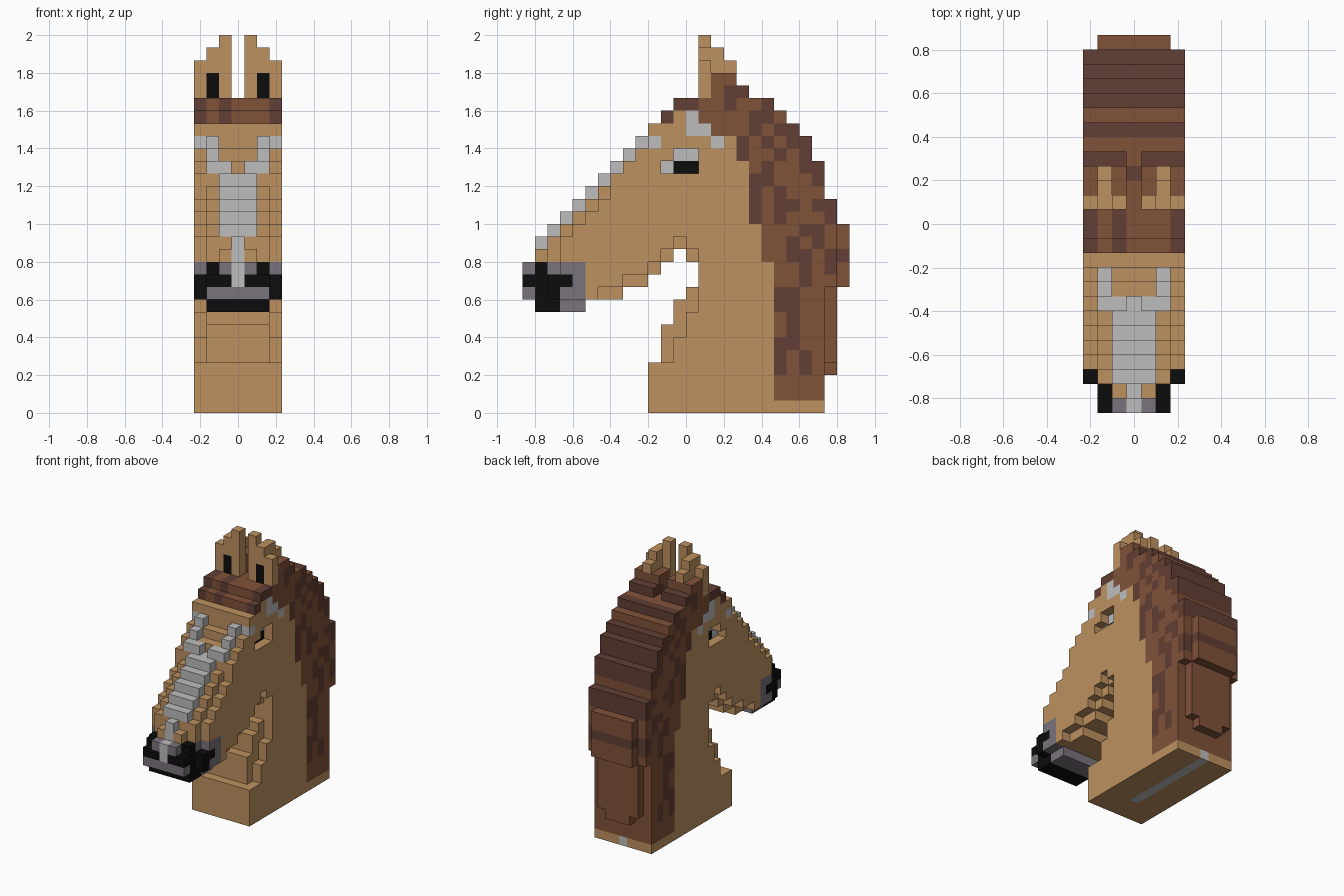
import bpy, bmesh
from mathutils import Vector

if "Cube" in bpy.data.objects:
    bpy.data.objects.remove(bpy.data.objects["Cube"], do_unlink=True)

V = 2 / 30           # block size
W, L = 7, 26         # blocks across x and along y


def lin(c):
    c /= 255
    return c / 12.92 if c <= 0.04045 else ((c + 0.055) / 1.055) ** 2.4


PALETTE = {"tan": (190, 145, 96), "brown": (128, 82, 57), "dark_brown": (98, 63, 51),
           "light_grey": (190, 189, 191), "muzzle_grey": (122, 116, 124), "black": (12, 12, 12)}
MATS = {}
for name, rgb in PALETTE.items():
    m = bpy.data.materials.new(name)
    m.use_nodes = True
    col = (*[lin(c) for c in rgb], 1)
    m.diffuse_color = col
    m.node_tree.nodes["Principled BSDF"].inputs["Base Color"].default_value = col
    MATS[name] = m
NAMES = list(PALETTE)

cells = {}           # (i, j, k) -> (part, colour)


def put(part, colour, ds, js, ks):
    """Fill blocks at distances ds from the centre plane, on both sides."""
    for d in ds:
        for i in {3 - d, 3 + d}:
            for j in js:
                for k in ks:
                    cells[i, j, k] = (part, colour)


def paint(colour, ds, js, ks, part=None):
    """Recolour blocks that already exist."""
    for d in ds:
        for i in {3 - d, 3 + d}:
            for j in js:
                for k in ks:
                    if (i, j, k) in cells:
                        cells[i, j, k] = (part or cells[i, j, k][0], colour)


R = range
ALL = R(4)

# back outline: first empty block per level, from the base up
BACK = [24] * 3 + [25] * 7 + [26] * 5 + [25] * 2 + [24] * 3 + [23] * 2 + [22, 21, 20]
# neck front for the core and for the outer layer, levels 0 to 11
NECK = [10] * 4 + [11] * 3 + [12] * 2 + [13, 14, 14]
NECK_OUT = [10] * 4 + [12] * 2 + [13] * 2 + [14] * 4
# jaw end for the core and for the outer layer, levels 9 to 12
JAW = {9: (8, 6), 10: (10, 8), 11: (11, 10), 12: (12, 11)}


def nose_start(d, k):
    """Front of the head per level: blaze, then stepped-back side layers."""
    if k == 8:
        return 1
    if k in (9, 10):
        return (0, 0, 0, 2)[d]
    if k == 11:
        return (0, 0, 1, 3)[d]
    if k == 12:
        return (1, 1, 2, 3)[d]
    s = k - 12
    if k == 13:
        return s + (0, 1, 1, 2)[d]
    if k < 18:
        return s + (0, 0, 1, 2)[d]
    if k == 18:
        return s + (0, 0, 1, 1)[d]
    if k == 19:
        return s + (1, 0, 0, 1)[d]
    if k < 22:
        return s + (1, 1, 0, 1)[d]
    return s


# head and neck
for d in ALL:
    out = d == 3
    for k in R(25):
        end = BACK[k] - (1 if out and 3 <= k <= 14 else 0)
        if k < 12:
            put("head_and_neck", "tan", [d], R(NECK_OUT[k] if out else NECK[k], end), [k])
        else:
            put("head_and_neck", "tan", [d], R(nose_start(d, k), end), [k])
    for k, (core, outer) in JAW.items():
        put("head_and_neck", "tan", [d], R(nose_start(d, k), outer if out else core), [k])
for d, js, k in ((3, (11, 12, 13), 12), (3, (12,), 13), (0, (12,), 12), (1, (12,), 12), (2, (12,), 12)):
    for j in js:                                   # throat notch
        for i in (3 - d, 3 + d):
            cells.pop((i, j, k), None)
for i in (1, 5):                                   # notched corners of the back panel
    cells.pop((i, 24, 3), None)

# mane
MANE = [99] + [20] * 11 + [19] * 3 + [18] * 5 + [17] * 2 + [15, 14, 12]
for k in R(1, 25):
    paint("brown", ALL, R(MANE[k], 26), [k], "mane")
put("mane", "brown", (1, 2, 3), R(15, 18), [25])
put("mane", "brown", (1, 2, 3), R(15, 17), [26])
# dark streaks: block along y, lowest level, highest level
STREAKS = [(16, 24, 25), (17, 20, 21), (17, 25, 25), (18, 15, 18), (18, 22, 23), (19, 23, 24),
           (19, 18, 19), (19, 21, 21), (20, 15, 17), (20, 20, 20), (20, 22, 22), (20, 3, 5),
           (20, 8, 9), (21, 5, 9), (21, 12, 13), (21, 16, 16), (21, 21, 22), (22, 10, 12),
           (22, 14, 14), (22, 19, 21), (22, 3, 4), (23, 13, 14), (23, 16, 16), (23, 18, 19),
           (24, 15, 16), (24, 11, 12), (25, 12, 12)]
for j, k0, k1 in STREAKS:
    paint("dark_brown", ALL, [j], R(k0, k1 + 1), "mane")

# forelock
paint("brown", ALL, [11], [23], "forelock")
paint("brown", ALL, [12, 13], [24], "forelock")
paint("dark_brown", [3], [11, 12, 13], [23, 24], "forelock")
paint("tan", ALL, [12, 13], [23], "head_and_neck")
for c in ((2, 11, 23), (2, 12, 24), (2, 13, 24)):
    cells[c] = ("forelock", "dark_brown")

# ears
put("ears", "tan", [3], [14], R(25, 28))
put("ears", "tan", [2], [14, 15], R(27, 29))
put("ears", "tan", [2], [16], [27])
put("ears", "black", [2], [14], [25, 26])
put("ears", "tan", [1], [14], R(25, 30))

# blaze
paint("light_grey", (0, 1), R(0, 8), R(14, 19), "blaze")
for k, ds in ((19, (1, 2)), (20, (2,)), (21, (2,))):
    paint("light_grey", ds, [k - 12], [k], "blaze")
paint("light_grey", [3], [10], [21], "blaze")
paint("light_grey", [0], R(0, 3), [12, 13], "blaze")

# cheek patches
for j, k in ((13, 22), (13, 23), (14, 22), (15, 21)):
    paint("light_grey", [3], [j], [k])

# muzzle
put("muzzle", "muzzle_grey", (0, 1, 2), R(1, 5), [8])
paint("muzzle_grey", ALL, R(0, 5), R(8, 12), "muzzle")
paint("black", (0, 1, 2), [1, 2], [8])
paint("black", ALL, [1, 2], [9])
paint("black", ALL, [0], [10])
paint("black", [2], [1], [10, 11])
paint("black", [3], [2, 3], [10])
paint("light_grey", [0], [0, 1], [10, 11], "blaze")

# sunken eyes
for j, k, colour in ((11, 19, "light_grey"), (12, 19, "black"), (13, 19, "black"),
                     (12, 20, "light_grey"), (13, 20, "light_grey")):
    for outer, inner in ((0, 1), (6, 5)):
        cells.pop((outer, j, k), None)
        cells[inner, j, k] = ("eyes", colour)

# pale strip under the base
paint("light_grey", [0], R(13, 24), [0], "base_strip")

# turn the visible block faces of each part into a mesh
DIRS = [Vector(v) for v in ((1, 0, 0), (-1, 0, 0), (0, 1, 0), (0, -1, 0), (0, 0, 1), (0, 0, -1))]
for part in sorted({p for p, _ in cells.values()}):
    bm = bmesh.new()
    for (i, j, k), (p, colour) in cells.items():
        if p != part:
            continue
        mid = Vector((i + 0.5 - W / 2, j + 0.5 - L / 2, k + 0.5))
        for n in DIRS:
            if (i + int(n.x), j + int(n.y), k + int(n.z)) in cells:
                continue
            u = Vector((n.y, n.z, n.x))
            w = n.cross(u)
            corners = [mid + (n + a * u + b * w) / 2 for a, b in ((-1, -1), (1, -1), (1, 1), (-1, 1))]
            f = bm.faces.new([bm.verts.new(c * V) for c in corners])
            f.material_index = NAMES.index(colour)
    bmesh.ops.remove_doubles(bm, verts=bm.verts[:], dist=0.001)
    bmesh.ops.dissolve_limit(bm, angle_limit=0.01, verts=bm.verts[:], edges=bm.edges[:],
                             delimit={"MATERIAL"})
    me = bpy.data.meshes.new(part)
    for name in NAMES:
        me.materials.append(MATS[name])
    bm.to_mesh(me)
    bm.free()
    bpy.context.collection.objects.link(bpy.data.objects.new(part, me))
